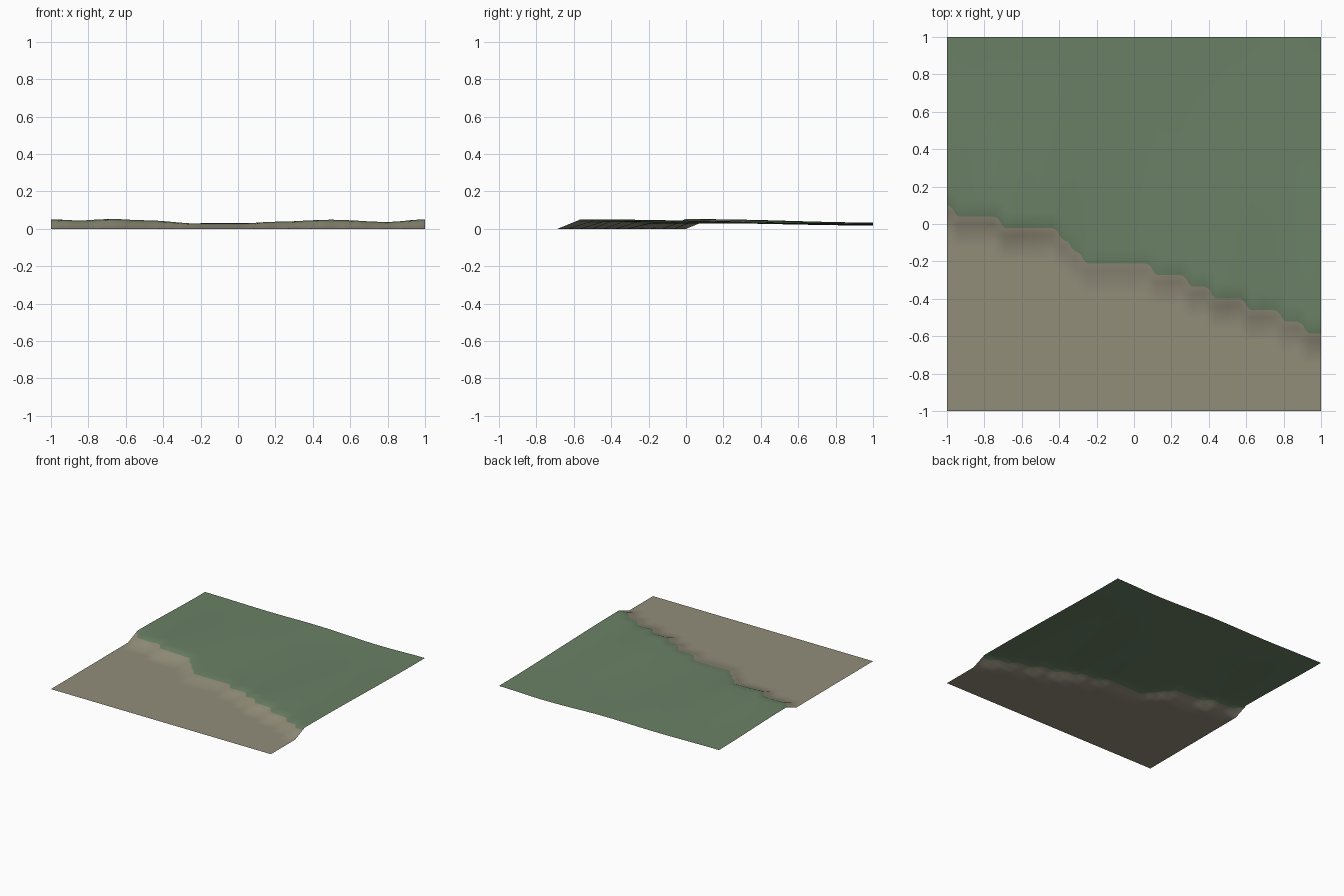
import bpy, bmesh, math
from mathutils import Vector

cube = bpy.data.objects.get("Cube")
if cube:
    bpy.data.objects.remove(cube)

CELL = 0.0625      # terrain cell size
N = 32             # cells per side
FINE = 4           # subdivisions per cell, for a rounded grass border
EDGE = 0.64        # grass share at which the colour changes

# Columns where the coast steps one row forward
STEPS = [1, 5, 10, 11, 12, 18, 21, 23, 26, 29, 31]
# Land height along the coast and along the back edge
COAST = [(-1, .051), (-.85, .045), (-.68, .053), (-.5, .046), (-.2, .028),
         (0, .028), (.2, .038), (.5, .049), (.8, .037), (1, .051)]
BACK = [(-1, .034), (-.4, .028), (0, .032), (.6, .018), (1, .026)]


def wave(points, x):
    """Smooth interpolation through height points."""
    for (x0, a), (x1, b) in zip(points, points[1:]):
        if x <= x1:
            t = (1 - math.cos(math.pi * (x - x0) / (x1 - x0))) / 2
            return a + (b - a) * t
    return points[-1][1]


def coast_row(i):
    """First grass row of a column."""
    return 18 - sum(i >= s for s in STEPS)


def height(i, j):
    x, y = i * CELL - 1, j * CELL - 1
    row = coast_row(i)
    if j < row:                                   # beach: half-height bank, then flat
        return wave(COAST, x) / 2 if j == row - 1 else 0.0
    t = (j - row) / (N - row)
    t = t * t * (3 - 2 * t)
    return wave(COAST, x) * (1 - t) + wave(BACK, x) * t


nodes = range(N + 1)
heights = [[height(i, j) for j in nodes] for i in nodes]
grass = [[float(j >= coast_row(i)) for j in nodes] for i in nodes]


def node_normal(i, j):
    a, b = max(i - 1, 0), min(i + 1, N)
    c, d = max(j - 1, 0), min(j + 1, N)
    dx = (heights[b][j] - heights[a][j]) / ((b - a) * CELL)
    dy = (heights[i][d] - heights[i][c]) / ((d - c) * CELL)
    return Vector((-dx, -dy, 1)).normalized()


normals = [[node_normal(i, j) for j in nodes] for i in nodes]


def sample(field, co):
    """Bilinear value of a grid field at a point."""
    u, v = (co.x + 1) / CELL, (co.y + 1) / CELL
    i = min(max(int(u), 0), N - 1)
    j = min(max(int(v), 0), N - 1)
    u, v = u - i, v - j
    low = field[i][j] * (1 - u) + field[i + 1][j] * u
    high = field[i][j + 1] * (1 - u) + field[i + 1][j + 1] * u
    return low * (1 - v) + high * v


def make_material(name, color):
    mat = bpy.data.materials.new(name)
    mat.use_nodes = True
    mat.diffuse_color = color
    bsdf = mat.node_tree.nodes["Principled BSDF"]
    bsdf.inputs["Base Color"].default_value = color
    bsdf.inputs["Roughness"].default_value = 0.9
    return mat


# Terrain sheet
bm = bmesh.new()
bmesh.ops.create_grid(bm, x_segments=N * FINE, y_segments=N * FINE, size=1)

# Cut the grass border into the sheet
level = {v: sample(grass, v.co) - EDGE for v in bm.verts}
border = set()
for e in list(bm.edges):
    a, b = e.verts
    if level[a] * level[b] < 0:
        fac = level[a] / (level[a] - level[b])
        border.add(bmesh.utils.edge_split(e, a, fac)[1])
for f in list(bm.faces):
    cut = [v for v in f.verts if v in border]
    if len(cut) == 2:
        bmesh.utils.face_split(f, cut[0], cut[1])

# Colour by side of the border, then raise the land
for f in bm.faces:
    side = sum(level[v] for v in f.verts if v not in border)
    f.material_index = 1 if side > 0 else 0
    f.smooth = True
for v in bm.verts:
    v.co.z = sample(heights, v.co)

mesh = bpy.data.meshes.new("coast_terrain")
bm.to_mesh(mesh)
bm.free()
mesh.materials.append(make_material("sand", (0.287, 0.268, 0.195, 1)))
mesh.materials.append(make_material("grass", (0.144, 0.216, 0.130, 1)))

# Broad smooth shading across the terrain cells
mesh.normals_split_custom_set_from_vertices(
    [sample(normals, v.co).normalized() for v in mesh.vertices])

terrain = bpy.data.objects.new("coast_terrain", mesh)
bpy.context.scene.collection.objects.link(terrain)
